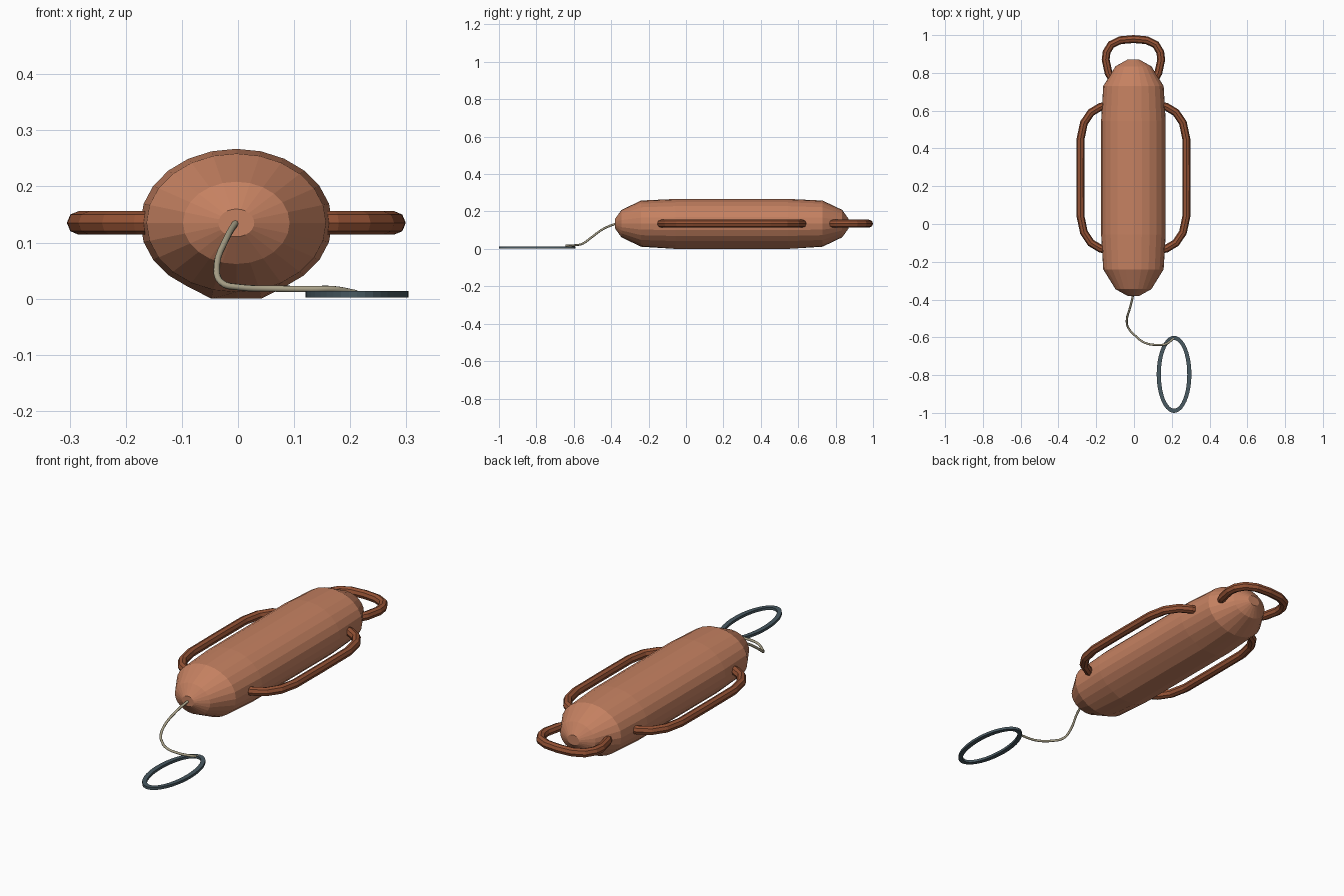
import bpy, bmesh, math

if "Cube" in bpy.data.objects:
    bpy.data.objects.remove(bpy.data.objects["Cube"])

CX, CZ = -0.003, 0.135      # body axis


def material(name, rgb):
    m = bpy.data.materials.new(name)
    m.diffuse_color = (*rgb, 1)
    m.use_nodes = True
    m.node_tree.nodes["Principled BSDF"].inputs["Base Color"].default_value = m.diffuse_color
    return m


ORANGE = material("body_orange", (0.56, 0.22, 0.12))
DARK = material("handle_rust", (0.30, 0.085, 0.035))
ROPE = material("rope_tan", (0.40, 0.36, 0.25))
SLATE = material("ring_slate", (0.065, 0.10, 0.12))


def mesh_object(name, bm, mat):
    bmesh.ops.recalc_face_normals(bm, faces=bm.faces)
    me = bpy.data.meshes.new(name)
    bm.to_mesh(me)
    bm.free()
    me.materials.append(mat)
    ob = bpy.data.objects.new(name, me)
    bpy.context.collection.objects.link(ob)
    return ob


def bridge(bm, a, b):
    for i in range(len(a)):
        j = (i + 1) % len(a)
        bm.faces.new((a[i], a[j], b[j], b[i]))


def tube(name, pts, radius, mat, spline="POLY", smooth=False):
    cu = bpy.data.curves.new(name, "CURVE")
    cu.dimensions = "3D"
    cu.bevel_depth = radius
    cu.bevel_resolution = 2
    cu.use_fill_caps = True
    cu.resolution_u = 4
    sp = cu.splines.new(spline)
    if spline == "BEZIER":
        sp.bezier_points.add(len(pts) - 1)
        for bp, p in zip(sp.bezier_points, pts):
            bp.co = p
            bp.handle_left_type = bp.handle_right_type = "AUTO"
    else:
        sp.points.add(len(pts) - 1)
        for bp, p in zip(sp.points, pts):
            bp.co = (*p, 1)
    sp.use_smooth = smooth
    cu.materials.append(mat)
    ob = bpy.data.objects.new(name, cu)
    bpy.context.collection.objects.link(ob)
    bpy.ops.object.select_all(action="DESELECT")
    ob.select_set(True)
    bpy.context.view_layer.objects.active = ob
    bpy.ops.object.convert(target="MESH")


# Float body: faceted oval capsule with a flattened underside
half = [(0.625, 0.032), (0.59, 0.095), (0.485, 0.16), (0.30, 0.171)]
profile = [(0.245 - d, r) for d, r in half] + [(0.245 + d, r) for d, r in reversed(half)]
bm = bmesh.new()
rings = []
for y, r in profile:
    ring = []
    for i in range(24):
        a = math.tau * i / 24
        z = CZ + r * 0.772 * math.cos(a)
        if r > 0.17 and z < 0.009:
            z = 0
        ring.append(bm.verts.new((CX + r * math.sin(a), y, z)))
    rings.append(ring)
for a, b in zip(rings, rings[1:]):
    bridge(bm, a, b)
bm.faces.new(rings[0])
bm.faces.new(rings[-1])
mesh_object("float_body", bm, ORANGE)

# Side grab handles, mirrored
side = [(0.13, -0.14), (0.175, -0.13), (0.225, -0.10), (0.262, -0.045), (0.28, 0.04),
        (0.281, 0.245)]
side += [(x, 0.49 - y) for x, y in reversed(side[:-1])]
for s, label in ((-1, "left"), (1, "right")):
    tube(label + "_handle", [(CX + s * x, y, CZ) for x, y in side], 0.021, DARK)

# Rear grab handle
rear = [(0.10, 0.745), (0.132, 0.80), (0.147, 0.87), (0.142, 0.91), (0.118, 0.95),
        (0.07, 0.973), (0, 0.979)]
path = rear + [(-x, y) for x, y in reversed(rear[:-1])]
tube("rear_handle", [(CX + x, y, CZ) for x, y in path], 0.021, DARK)

# Tow rope
tube("tow_rope", [(-0.003, -0.37, 0.137), (-0.02, -0.44, 0.108), (-0.038, -0.51, 0.058),
                  (-0.03, -0.55, 0.029), (0.005, -0.59, 0.02), (0.06, -0.63, 0.018),
                  (0.13, -0.64, 0.017), (0.17, -0.635, 0.017), (0.21, -0.605, 0.010)],
     0.0058, ROPE, "BEZIER", True)

# Flat oval ring at the end of the rope
bm = bmesh.new()
loops = []
for inset, z in ((0, 0.002), (0, 0.014), (0.022, 0.014), (0.022, 0.002)):
    loops.append([bm.verts.new((0.212 + (0.092 - inset) * math.cos(math.tau * i / 40),
                                -0.796 + (0.204 - inset) * math.sin(math.tau * i / 40), z))
                  for i in range(40)])
for k in range(4):
    bridge(bm, loops[k], loops[(k + 1) % 4])
mesh_object("tow_ring", bm, SLATE)
